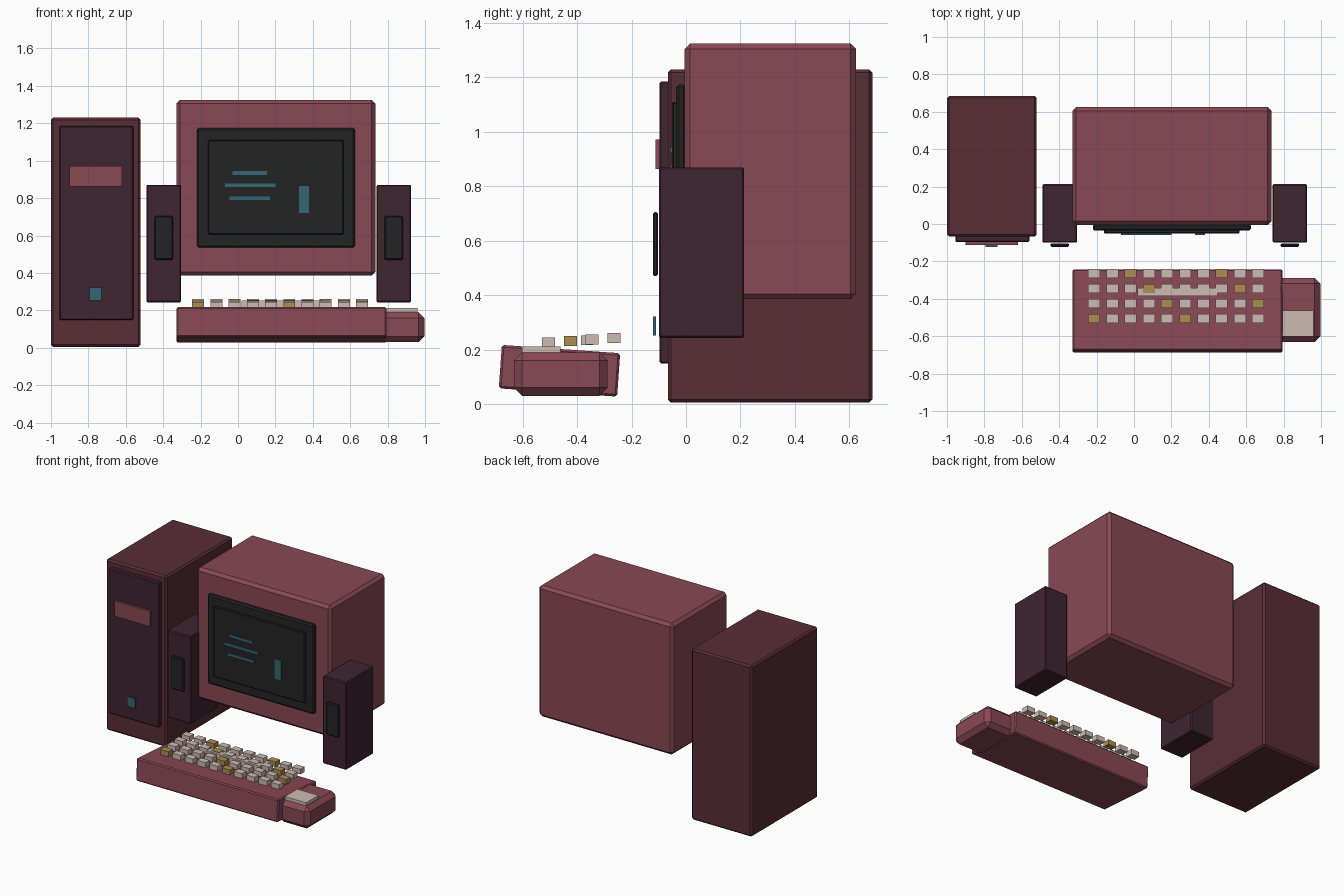
import bpy
import math


def material(name, rgb):
    m = bpy.data.materials.new(name)
    m.diffuse_color = (*rgb, 1)
    return m


ROSE = material("rose", (0.25, 0.065, 0.092))
MAROON = material("maroon", (0.100, 0.026, 0.037))
PLUM = material("dark plum", (0.050, 0.018, 0.031))
BLACK = material("black", (0.017, 0.017, 0.017))
TEAL = material("teal", (0.036, 0.140, 0.175))
CREAM = material("cream", (0.61, 0.50, 0.455))
GOLD = material("gold", (0.42, 0.265, 0.088))


def box(name, x, y, z, mat, bevel=0.0, tilt=0.0):
    """Box spanning the (min, max) ranges, with optional chamfer and tilt about x."""
    bpy.ops.mesh.primitive_cube_add(
        size=1, location=[sum(r) / 2 for r in (x, y, z)])
    ob = bpy.context.object
    ob.name = name
    ob.scale = [r[1] - r[0] for r in (x, y, z)]
    bpy.ops.object.transform_apply(location=False, rotation=False, scale=True)
    ob.rotation_euler.x = math.radians(tilt)
    ob.data.materials.append(mat)
    if bevel:
        mod = ob.modifiers.new("chamfer", 'BEVEL')
        mod.width = bevel
        mod.segments = 1
    return ob


# Computer tower
box("tower_case", (-1.0, -0.52), (-0.067, 0.685), (0.005, 1.23), MAROON, 0.012)
box("tower_front_panel", (-0.955, -0.56), (-0.097, -0.06), (0.148, 1.185), PLUM, 0.006)
box("tower_drive", (-0.90, -0.62), (-0.112, -0.09), (0.863, 0.972), ROSE)
box("tower_button", (-0.795, -0.73), (-0.122, -0.11), (0.252, 0.321), TEAL)

# Monitor
box("monitor_case", (-0.33, 0.735), (-0.005, 0.625), (0.385, 1.325), ROSE, 0.02)
box("monitor_bezel", (-0.22, 0.625), (-0.036, 0.0), (0.535, 1.175), BLACK, 0.01)
box("monitor_screen", (-0.16, 0.565), (-0.051, -0.03), (0.605, 1.11), BLACK, 0.005)

# Picture on the screen
for i, (x, z) in enumerate((((-0.03, 0.155), (0.924, 0.944)),
                            ((-0.07, 0.20), (0.858, 0.878)),
                            ((-0.045, 0.17), (0.789, 0.809)),
                            ((0.325, 0.38), (0.72, 0.865)))):
    box(f"screen_mark_{i}", x, (-0.059, -0.05), z, TEAL)

# Speakers with grilles
for side, cx in (("left", -0.397), ("right", 0.833)):
    box(f"speaker_{side}", (cx - 0.093, cx + 0.093), (-0.099, 0.213),
        (0.243, 0.87), PLUM, 0.006)
    box(f"speaker_grille_{side}", (cx - 0.049, cx + 0.049), (-0.122, -0.103),
        (0.47, 0.705), BLACK, 0.006)

# Keyboard, its rear edge lower than its front
box("keyboard_base", (-0.33, 0.795), (-0.683, -0.247), (0.042, 0.202), ROSE,
    0.008, tilt=-4)

# Four rows of keys, every fifth one gold along the diagonals
for row in range(4):
    y = -0.265 - 0.08 * row
    z = 0.243 - 0.0058 * row
    for col in range(10):
        x = -0.213 + 0.0974 * col
        mat = GOLD if (col - row) % 5 == 2 else CREAM
        box(f"key_{row}_{col}", (x - 0.032, x + 0.032), (y - 0.024, y + 0.024),
            (z - 0.018, z + 0.018), mat)
box("space_bar", (0.02, 0.447), (-0.386, -0.342), (0.217, 0.252), CREAM)

# Mouse
box("mouse_body", (0.755, 0.996), (-0.632, -0.288), (0.03, 0.19), ROSE, 0.03)
box("mouse_button", (0.793, 0.961), (-0.602, -0.462), (0.187, 0.212), CREAM)
